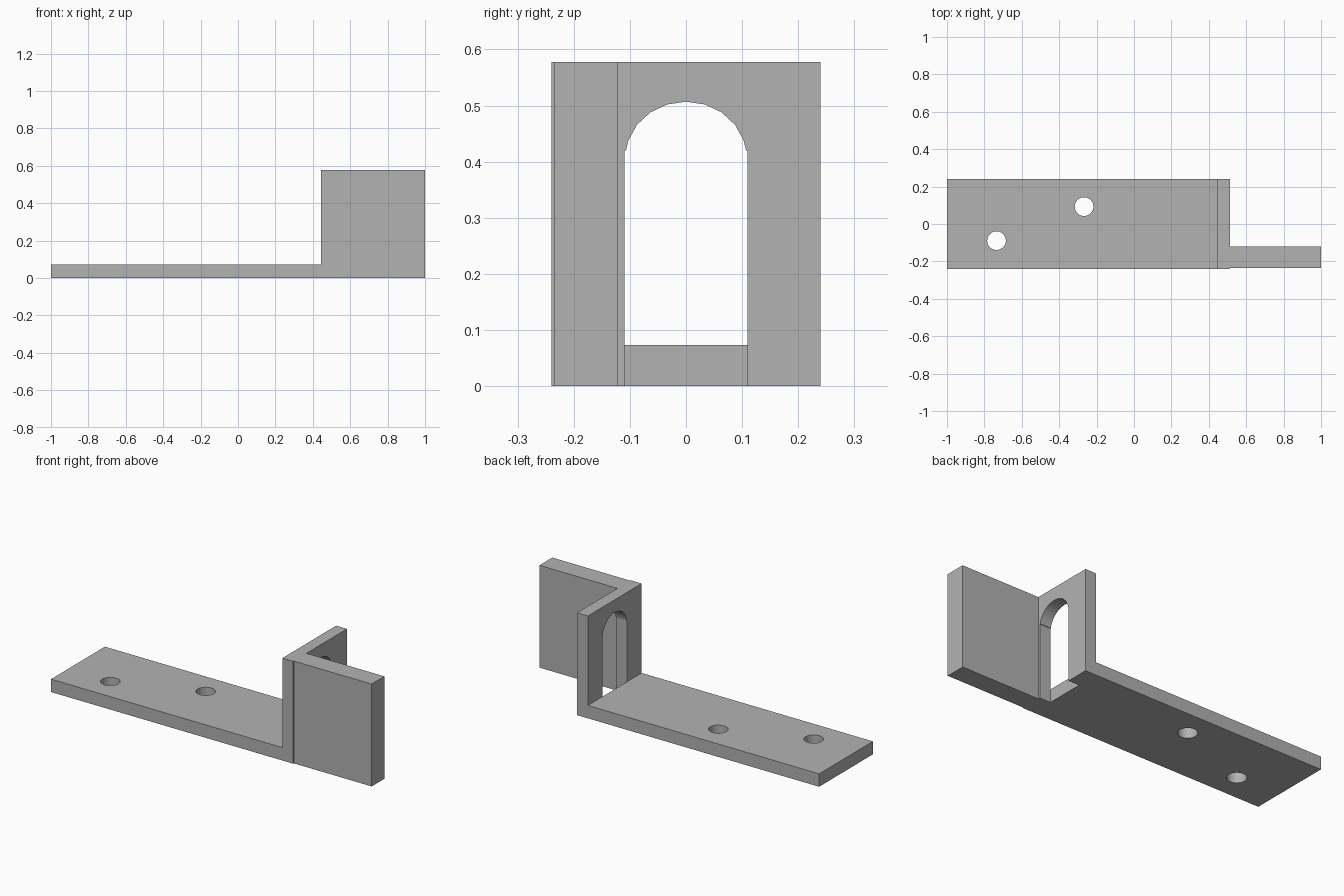
import bpy
import bmesh
import math
from mathutils import Vector

cube = bpy.data.objects.get("Cube")
if cube:
    bpy.data.objects.remove(cube, do_unlink=True)

grey = bpy.data.materials.new("plain grey")
grey.use_nodes = True
COLOUR = (0.448, 0.448, 0.448, 1)
grey.diffuse_color = COLOUR
grey.node_tree.nodes["Principled BSDF"].inputs["Base Color"].default_value = COLOUR


def prism(name, outline, direction):
    """Extrude a closed planar outline into a solid."""
    bm = bmesh.new()
    face = bm.faces.new([bm.verts.new(p) for p in outline])
    result = bmesh.ops.extrude_face_region(bm, geom=[face])
    moved = [v for v in result["geom"] if isinstance(v, bmesh.types.BMVert)]
    bmesh.ops.translate(bm, verts=moved, vec=Vector(direction))
    bmesh.ops.recalc_face_normals(bm, faces=bm.faces)
    mesh = bpy.data.meshes.new(name)
    bm.to_mesh(mesh)
    bm.free()
    mesh.materials.append(grey)
    obj = bpy.data.objects.new(name, mesh)
    bpy.context.collection.objects.link(obj)
    return obj


def cut(target, cutter):
    """Subtract the cutter from the target, then discard it."""
    cutter.hide_render = True
    mod = target.modifiers.new("cut", "BOOLEAN")
    mod.operation = "DIFFERENCE"
    mod.solver = "EXACT"
    mod.object = cutter
    bpy.context.view_layer.objects.active = target
    bpy.ops.object.modifier_apply(modifier=mod.name)
    bpy.data.objects.remove(cutter, do_unlink=True)


WALL_IN, WALL_OUT = 0.445, 0.513
HALF, THICK, HEIGHT = 0.24, 0.073, 0.578

# Base plate and upright wall as one L profile
profile = [(-1, 0), (WALL_OUT, 0), (WALL_OUT, HEIGHT),
           (WALL_IN, HEIGHT), (WALL_IN, THICK), (-1, THICK)]
bracket = prism("base_plate_and_wall", [(x, -HALF, z) for x, z in profile], (0, 2 * HALF, 0))

# Round screw holes
for x, y in [(-0.735, -0.089), (-0.267, 0.093)]:
    ring = [math.tau * i / 32 for i in range(32)]
    circle = [(x + 0.05 * math.cos(a), y + 0.05 * math.sin(a), -0.1) for a in ring]
    cut(bracket, prism("hole_cutter", circle, (0, 0, 0.3)))

# Arched opening, cut down through the foot of the wall
SPRING = 0.42
arch = [(-0.11, -0.1), (0.11, -0.1), (0.11, SPRING), (0.107, SPRING)]
for i in range(1, 10):
    a = math.pi * i / 10
    arch.append((0.108 * math.cos(a), 0.407 + 0.1 * math.sin(a)))
arch += [(-0.107, SPRING), (-0.11, SPRING)]
cut(bracket, prism("arch_cutter", [(WALL_IN, y, z) for y, z in arch], (0.2, 0, 0)))

# Side flange running out from the wall
flange_plan = [(WALL_OUT, -0.235), (1, -0.235), (1, -0.121), (WALL_OUT, -0.121)]
flange = prism("side_flange", [(x, y, 0) for x, y in flange_plan], (0, 0, HEIGHT))

# Smooth the curved walls of the holes and arch, keep corners sharp
bpy.ops.object.select_all(action="DESELECT")
bracket.select_set(True)
bpy.context.view_layer.objects.active = bracket
bpy.ops.object.shade_smooth_by_angle(angle=math.radians(30))
